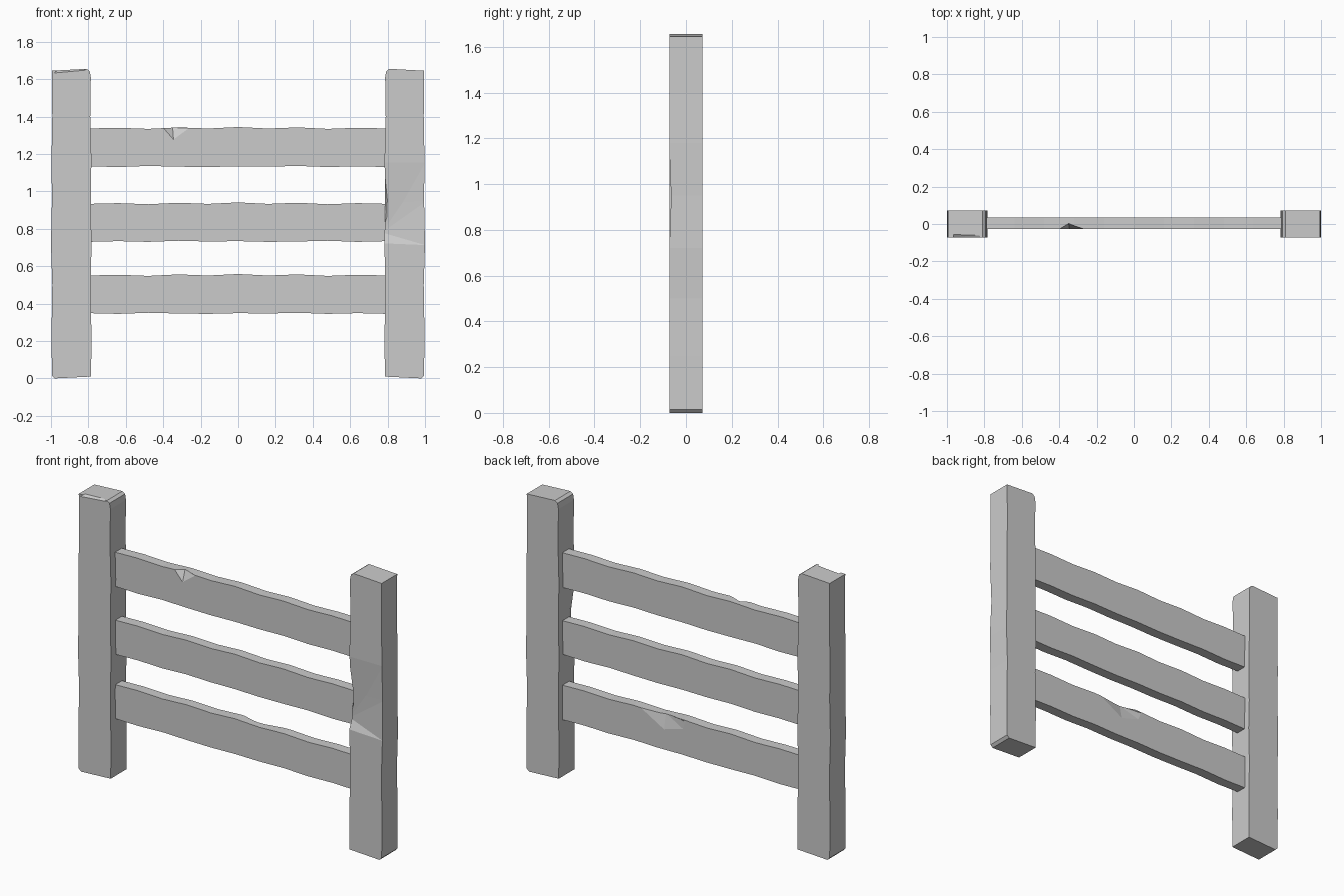
import bpy, bmesh

cube = bpy.data.objects.get("Cube")
if cube:
    bpy.data.objects.remove(cube, do_unlink=True)

grey = bpy.data.materials.new("weathered_grey")
grey.use_nodes = True
colour = (0.6, 0.6, 0.6, 1)
grey.diffuse_color = colour
grey.node_tree.nodes["Principled BSDF"].inputs["Base Color"].default_value = colour


def finish(name, bm):
    bmesh.ops.recalc_face_normals(bm, faces=bm.faces)
    mesh = bpy.data.meshes.new(name)
    bm.to_mesh(mesh)
    bm.free()
    mesh.materials.append(grey)
    obj = bpy.data.objects.new(name, mesh)
    bpy.context.collection.objects.link(obj)
    return obj


def plank(name, outline, y0, y1):
    """Extrude an x-z outline from y0 to y1."""
    bm = bmesh.new()
    face = bm.faces.new([bm.verts.new((x, y0, z)) for x, z in outline])
    ext = bmesh.ops.extrude_face_region(bm, geom=[face])["geom"]
    verts = [v for v in ext if isinstance(v, bmesh.types.BMVert)]
    bmesh.ops.translate(bm, verts=verts, vec=(0, y1 - y0, 0))
    return finish(name, bm)


def chip(target, points):
    """Knock a faceted chip out of a plank with a convex cutter."""
    bm = bmesh.new()
    for p in points:
        bm.verts.new(p)
    bmesh.ops.convex_hull(bm, input=bm.verts)
    cutter = finish("chip_cutter", bm)
    cutter.hide_render = True
    mod = target.modifiers.new("chip", "BOOLEAN")
    mod.operation = "DIFFERENCE"
    mod.solver = "EXACT"
    mod.object = cutter
    bpy.context.view_layer.objects.active = target
    bpy.ops.object.modifier_apply(modifier=mod.name)
    bpy.data.objects.remove(cutter, do_unlink=True)


# Posts: uneven sides, worn corners, mirrored
POST = [(0.785, 0.01), (0.98, 0.0), (0.995, 0.015), (0.997, 0.25), (0.993, 0.5),
        (1.0, 0.72), (0.995, 0.95), (0.997, 1.18), (0.993, 1.4), (0.995, 1.645),
        (0.81, 1.655), (0.793, 1.643), (0.787, 1.61), (0.79, 1.4), (0.784, 1.18),
        (0.787, 0.9), (0.783, 0.72), (0.788, 0.5), (0.784, 0.25)]
left_post = plank("left_post", POST, -0.073, 0.073)
right_post = plank("right_post", [(-x, z) for x, z in POST], -0.073, 0.073)

# Rails: gently wavy boards between the posts
TOP = [-2, 0, -3, 1, -2, 2, -2, 1, -3, 0, -2]
BOTTOM = [2, 0, 3, 1, 0, 2, 1, 3, 0, 2, 0]
rails = {}
for name, low, high, flip in (("bottom_rail", 0.345, 0.554, 1),
                              ("middle_rail", 0.73, 0.937, -1),
                              ("top_rail", 1.13, 1.34, 1)):
    xs = [0.16 * (i - 5) for i in range(11)]
    under = [(x, low + b * 0.002) for x, b in zip(xs, BOTTOM[::flip])]
    over = [(x, high + t * 0.002) for x, t in zip(xs, TOP[::flip])]
    rails[name] = plank(name, under + over[::-1], -0.027, 0.035)

# Chip in the front upper edge of the top rail
chip(rails["top_rail"], [(-0.40, -0.028, 1.338), (-0.26, -0.028, 1.338),
                         (-0.345, -0.028, 1.275), (-0.35, 0.003, 1.341),
                         (-0.33, -0.1, 1.42)])
# Chip in the back upper edge of the bottom rail
chip(rails["bottom_rail"], [(0.28, 0.036, 0.554), (0.12, 0.036, 0.462),
                            (-0.01, 0.036, 0.5), (-0.03, 0.036, 0.55),
                            (0.12, 0.016, 0.556), (0.1, 0.1, 0.63)])
# Shallow hollow across the front of the left post
chip(left_post, [(x, y, z) for x, y, z in (
    (0.77, -0.074, 1.17), (1.01, -0.074, 1.17), (0.77, -0.074, 0.72),
    (1.01, -0.074, 0.71), (0.77, -0.05, 0.78), (0.88, -0.059, 0.94),
    (1.01, -0.066, 0.95), (0.77, -0.2, 1.17), (1.01, -0.2, 1.17),
    (0.77, -0.2, 0.72), (1.01, -0.2, 0.71))])
# Worn inner edge of the left post
chip(left_post, [(0.782, -0.075, 1.13), (0.782, -0.075, 0.75),
                 (0.803, -0.075, 0.96), (0.802, -0.075, 0.82),
                 (0.782, -0.01, 0.95), (0.7, -0.1, 0.95)])
# Small chip at the top of the right post
chip(right_post, [(-0.985, -0.074, 1.632), (-0.81, -0.074, 1.648),
                  (-0.96, -0.052, 1.65), (-0.83, -0.058, 1.656),
                  (-0.9, -0.1, 1.7)])
